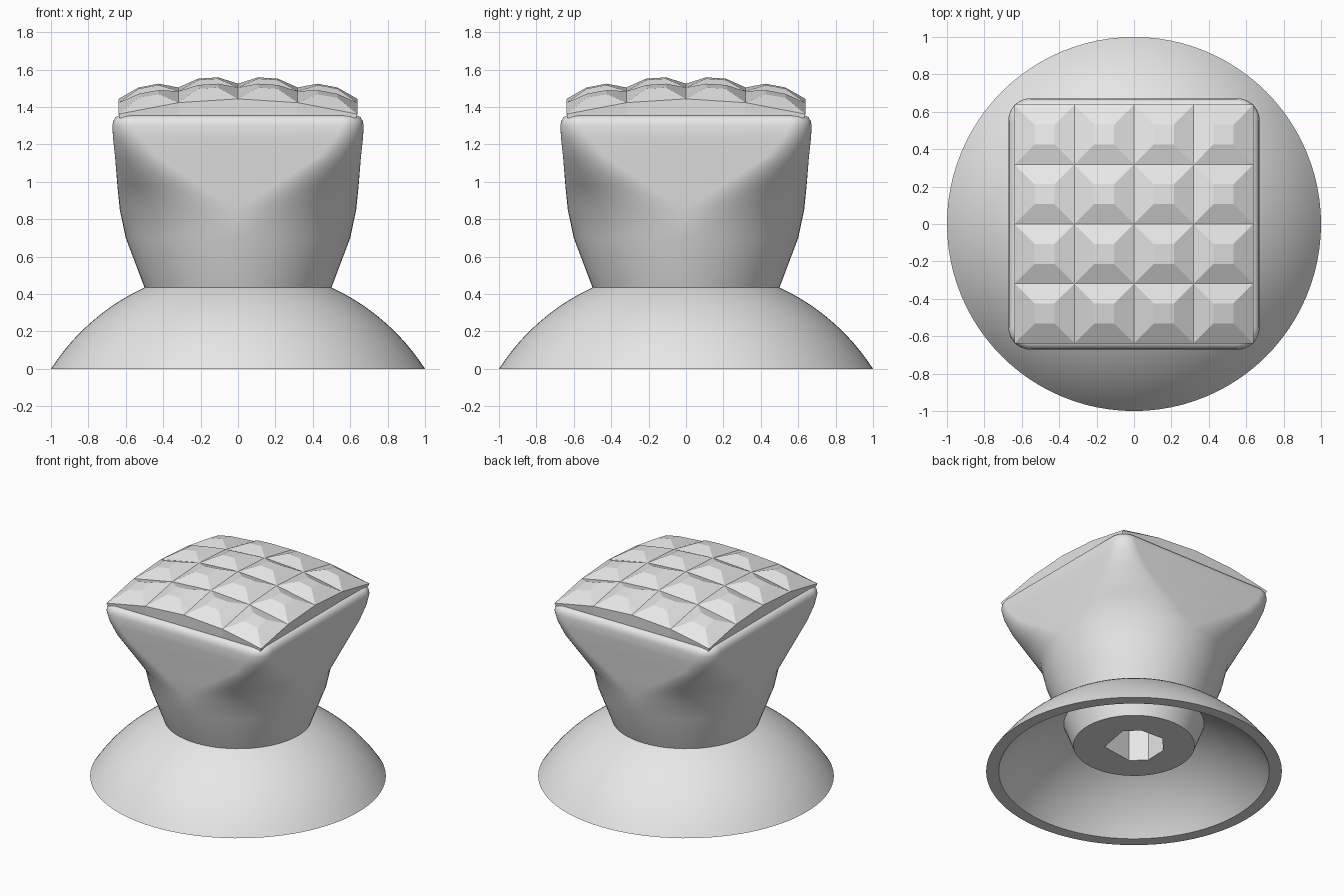
import bpy
import bmesh
from math import sin, cos, pi, sqrt

default = bpy.data.objects.get("Cube")
if default:
    bpy.data.objects.remove(default, do_unlink=True)

grey = bpy.data.materials.new("light grey")
grey.use_nodes = True
grey.diffuse_color = (0.8, 0.8, 0.8, 1)
grey.node_tree.nodes["Principled BSDF"].inputs["Base Color"].default_value = (0.8, 0.8, 0.8, 1)


def finish(bm, name):
    """Turn a bmesh into a named object with clean outward normals."""
    bmesh.ops.remove_doubles(bm, verts=bm.verts, dist=1e-5)
    bmesh.ops.recalc_face_normals(bm, faces=bm.faces)
    mesh = bpy.data.meshes.new(name)
    bm.to_mesh(mesh)
    bm.free()
    mesh.materials.append(grey)
    obj = bpy.data.objects.new(name, mesh)
    bpy.context.collection.objects.link(obj)
    return obj


def smooth(obj, angle):
    bpy.ops.object.select_all(action="DESELECT")
    obj.select_set(True)
    bpy.context.view_layer.objects.active = obj
    bpy.ops.object.shade_smooth_by_angle(angle=angle)


def loft(rings, name, closed=False):
    """Skin a stack of equal-length point rings, capped unless closed on itself."""
    bm = bmesh.new()
    rows = [[bm.verts.new(p) for p in ring] for ring in rings]
    n = len(rows[0])
    pairs = list(zip(rows, rows[1:]))
    if closed:
        pairs.append((rows[-1], rows[0]))
    else:
        bm.faces.new(rows[0])
        bm.faces.new(rows[-1])
    for low, high in pairs:
        for i in range(n):
            j = (i + 1) % n
            bm.faces.new((low[i], low[j], high[j], high[i]))
    return finish(bm, name)


def circle(r, z, n=96):
    return [(r * cos(2 * pi * i / n), r * sin(2 * pi * i / n), z) for i in range(n)]


def rounded_square(half, radius, z, steps=16):
    points = []
    for corner in range(4):
        mid = pi / 4 + corner * pi / 2
        off = (half - radius) * sqrt(2)
        for i in range(steps + 1):
            a = mid - pi / 4 + i / steps * pi / 2
            points.append((off * cos(mid) + radius * cos(a),
                           off * sin(mid) + radius * sin(a), z))
    return points


# Hollow spherical skirt
DROP = 0.645


def dome_z(r, sphere):
    return sqrt(sphere * sphere - r * r) - DROP


STEPS = 16
outer = [1 - 0.55 * i / STEPS for i in range(STEPS + 1)]
inner = [0.4 + 0.515 * i / STEPS for i in range(STEPS + 1)]
outer_sphere = sqrt(1 + DROP ** 2)
inner_sphere = sqrt(0.915 ** 2 + DROP ** 2)
rings = [circle(r, dome_z(r, outer_sphere)) for r in outer]
rings += [circle(r, dome_z(r, inner_sphere)) for r in inner]
smooth(loft(rings, "skirt", closed=True), 0.6)

# Grip: round stem blending into a rounded square head
sections = [  # half width, corner radius, height
    (0.41, 0.41, 0.2), (0.5, 0.5, 0.435), (0.6, 0.6, 0.7), (0.632, 0.625, 0.85),
    (0.645, 0.45, 0.98), (0.657, 0.23, 1.13), (0.668, 0.15, 1.23), (0.672, 0.12, 1.3),
    (0.667, 0.115, 1.325), (0.655, 0.105, 1.345), (0.635, 0.09, 1.355)]
grip = loft([rounded_square(*s) for s in sections], "grip")

# Keyed shaft socket in the underside of the stem
key = [(-1, -0.3), (-1, 0.33), (-0.4, 1), (0.42, 0.95), (1, 0.4), (1, -0.25), (0, -1)]
socket = [(-0.2 * (s + u) / sqrt(2), 0.2 * (u - s) / sqrt(2)) for s, u in key]
cutter = loft([[(x, y, z) for x, y in socket] for z in (0.1, 0.8)], "socket_cutter")
cutter.hide_render = True
cut = grip.modifiers.new("socket", "BOOLEAN")
cut.operation = "DIFFERENCE"
cut.solver = "EXACT"
cut.object = cutter
bpy.context.view_layer.objects.active = grip
bpy.ops.object.modifier_apply(modifier=cut.name)
bpy.data.objects.remove(cutter, do_unlink=True)
smooth(grip, 0.65)

# Domed cap studded with flat-topped pyramids
CELLS, HALF = 4, 0.638
N = CELLS * 3
bm = bmesh.new()


def cap_point(i, j):
    x, y = (HALF * (2 * k / N - 1) for k in (i, j))
    bump = 0.038 if i % 3 and j % 3 else 0
    return x, y, 1.525 - 0.2 * (x * x + y * y) + bump


def add_face(*coords):
    bm.faces.new([bm.verts.new(c) for c in coords])


for i in range(0, N, 3):
    for j in range(0, N, 3):
        base = [cap_point(i + a, j + b) for a, b in ((0, 0), (3, 0), (3, 3), (0, 3))]
        top = [cap_point(i + a, j + b) for a, b in ((1, 1), (2, 1), (2, 2), (1, 2))]
        add_face(*top)
        for k in range(4):
            add_face(base[k], base[k - 3], top[k - 3], top[k])

# Upright walls of the cap, down into the head
bmesh.ops.remove_doubles(bm, verts=bm.verts, dist=1e-5)
rim = [e for e in bm.edges if e.is_boundary]
walls = bmesh.ops.extrude_edge_only(bm, edges=rim)["geom"]
for v in walls:
    if isinstance(v, bmesh.types.BMVert):
        v.co.z = 1.34
        v.co.x *= 0.99
        v.co.y *= 0.99
finish(bm, "faceted_cap")
